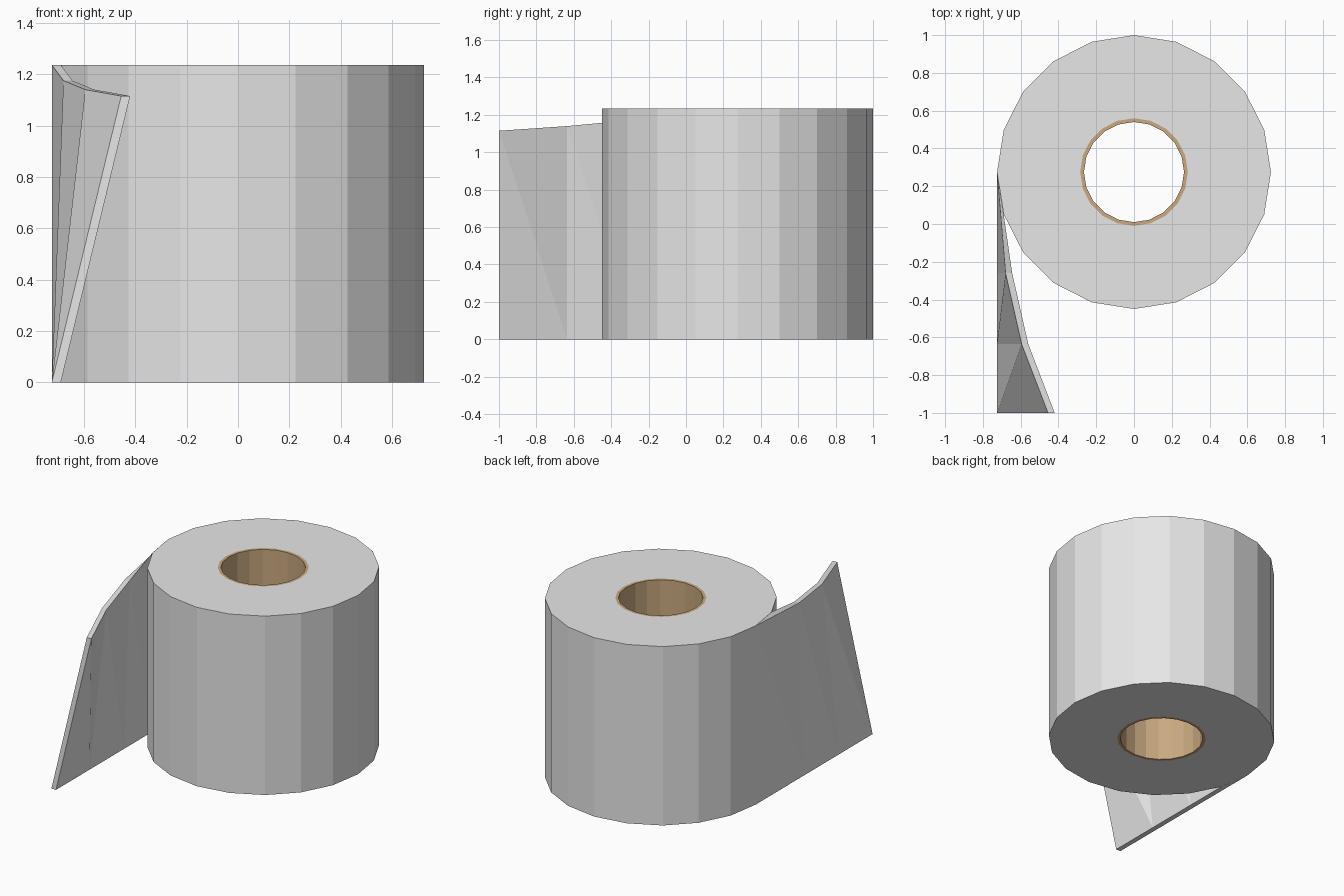
import bpy, bmesh, math

if "Cube" in bpy.data.objects:
    bpy.data.objects.remove(bpy.data.objects["Cube"])

HEIGHT = 1.235
CENTRE_Y = 0.275
SIDES = 20


def material(name, rgb):
    m = bpy.data.materials.new(name)
    m.diffuse_color = (*rgb, 1)
    m.use_nodes = True
    m.node_tree.nodes["Principled BSDF"].inputs["Base Color"].default_value = m.diffuse_color
    return m


paper = material("white paper", (0.8, 0.8, 0.8))
card = material("brown cardboard", (0.59, 0.40, 0.22))


def finish(bm, name, mat):
    bmesh.ops.recalc_face_normals(bm, faces=bm.faces)
    mesh = bpy.data.meshes.new(name)
    bm.to_mesh(mesh)
    bm.free()
    mesh.materials.append(mat)
    obj = bpy.data.objects.new(name, mesh)
    bpy.context.collection.objects.link(obj)
    return obj


def tube(name, outer, inner, mat):
    """Upright hollow cylinder with flat facets."""
    bm = bmesh.new()
    profile = [(outer, 0), (outer, HEIGHT), (inner, HEIGHT), (inner, 0)]
    rings = []
    for i in range(SIDES):
        a = math.tau * i / SIDES
        rings.append([bm.verts.new((r * math.cos(a), CENTRE_Y + r * math.sin(a), z))
                      for r, z in profile])
    for i in range(SIDES):
        p, q = rings[i], rings[(i + 1) % SIDES]
        for k in range(4):
            n = (k + 1) % 4
            bm.faces.new((p[k], q[k], q[n], p[n]))
    return finish(bm, name, mat)


# Wound paper and cardboard core
tube("paper_roll", 0.725, 0.285, paper)
tube("cardboard_core", 0.285, 0.265, card)

# Loose sheet: straight along the bottom, its top edge curling inward
top_edge = [(-0.725, 0.275, HEIGHT), (-0.68, -0.26, 1.175),
            (-0.595, -0.635, 1.14), (-0.455, -1.0, 1.115)]
THICK = 0.035
bm = bmesh.new()
stations = []
for i, (x, y, z) in enumerate(top_edge):
    yi = 0.05 if i == 0 else y   # inner side starts at the next roll corner
    stations.append([bm.verts.new(c) for c in (
        (-0.725, y, 0), (x, y, z), (x + THICK, yi, z), (-0.725 + THICK, yi, 0))])
for p, q in zip(stations, stations[1:]):
    # outer side, top edge, inner side, bottom edge
    bm.faces.new((p[0], q[0], p[1]))
    bm.faces.new((q[0], q[1], p[1]))
    bm.faces.new((p[1], q[1], q[2], p[2]))
    bm.faces.new((p[2], q[2], p[3]))
    bm.faces.new((q[2], q[3], p[3]))
    bm.faces.new((p[3], q[3], q[0], p[0]))
bm.faces.new(stations[0])
bm.faces.new(stations[-1][::-1])
finish(bm, "loose_sheet", paper)
